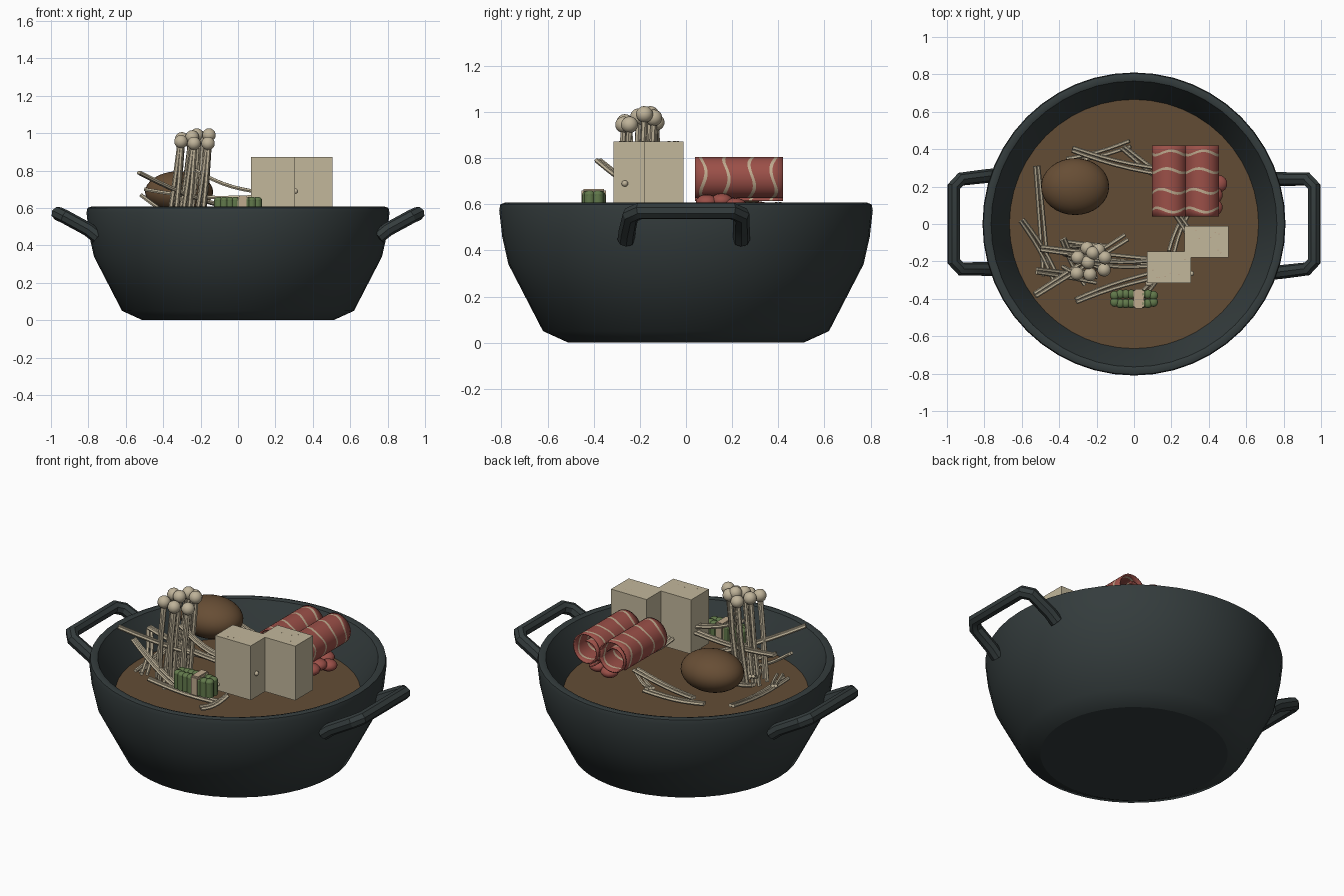
import bpy, bmesh, random
from math import sin, cos, pi, radians
from mathutils import Matrix, Vector

random.seed(4)
if "Cube" in bpy.data.objects:
    bpy.data.objects.remove(bpy.data.objects["Cube"])


def material(name, rgb):
    m = bpy.data.materials.new(name)
    m.use_nodes = True
    m.diffuse_color = (*rgb, 1)
    bsdf = next(n for n in m.node_tree.nodes if n.type == 'BSDF_PRINCIPLED')
    bsdf.inputs["Base Color"].default_value = (*rgb, 1)
    bsdf.inputs["Roughness"].default_value = 0.6
    return m


IRON = material("dark iron", (0.034, 0.045, 0.046))
BROTH = material("brown broth", (0.123, 0.073, 0.036))
SHELL = material("egg brown", (0.135, 0.075, 0.035))
MEAT = material("red meat", (0.33, 0.08, 0.065))
FAT = material("pale fat", (0.52, 0.4, 0.27))
CURD = material("cream curd", (0.54, 0.475, 0.33))
PALE = material("pale mushroom", (0.52, 0.45, 0.32))
GREEN = material("leaf green", (0.12, 0.19, 0.07))


def finish(name, bm, mats, angle=35, smooth=True):
    me = bpy.data.meshes.new(name)
    bmesh.ops.recalc_face_normals(bm, faces=bm.faces)
    bm.to_mesh(me)
    bm.free()
    ob = bpy.data.objects.new(name, me)
    bpy.context.collection.objects.link(ob)
    for m in mats:
        me.materials.append(m)
    if smooth:
        bpy.ops.object.select_all(action='DESELECT')
        ob.select_set(True)
        bpy.context.view_layer.objects.active = ob
        bpy.ops.object.shade_smooth_by_angle(angle=radians(angle))
    return ob


def lathe(name, profile, mat, n=48):
    bm = bmesh.new()
    vs = [bm.verts.new((r, 0, z)) for r, z in profile]
    es = [bm.edges.new(p) for p in zip(vs, vs[1:])]
    bmesh.ops.spin(bm, geom=vs + es, axis=(0, 0, 1), cent=(0, 0, 0),
                   angle=2 * pi, steps=n)
    bmesh.ops.remove_doubles(bm, verts=bm.verts, dist=0.0005)
    return finish(name, bm, [mat], 45)


def tubes(name, paths, radius, mat, sides=1, angle=50):
    """Sweep a round section along each path, all in one mesh."""
    cu = bpy.data.curves.new(name, 'CURVE')
    cu.dimensions = '3D'
    cu.bevel_depth, cu.bevel_resolution = radius, sides
    cu.use_fill_caps = True
    for path in paths:
        sp = cu.splines.new('POLY')
        sp.points.add(len(path) - 1)
        for p, co in zip(sp.points, path):
            p.co = (*co, 1)
    tmp = bpy.data.objects.new("temp", cu)
    bpy.context.collection.objects.link(tmp)
    dg = bpy.context.evaluated_depsgraph_get()
    me = bpy.data.meshes.new_from_object(tmp.evaluated_get(dg))
    bpy.data.objects.remove(tmp)
    bm = bmesh.new()
    bm.from_mesh(me)
    return finish(name, bm, [mat], angle)


def blobs(name, items, mat, seg=14):
    """Ellipsoids given as (centre, radii)."""
    bm = bmesh.new()
    for c, s in items:
        bmesh.ops.create_uvsphere(bm, u_segments=seg, v_segments=seg // 2 + 2, radius=1,
                                  matrix=Matrix.Translation(c) @ Matrix.Diagonal((*s, 1)))
    return finish(name, bm, [mat], 60)


# Pot with thick wall, its flat base, and the broth inside
lathe("pot", [(0.51, 0), (0.62, 0.05), (0.77, 0.34), (0.797, 0.46), (0.81, 0.575),
              (0.805, 0.6), (0.785, 0.607), (0.764, 0.6), (0.75, 0.57), (0.665, 0.405),
              (0.57, 0.1), (0, 0.08)], IRON)
lathe("pot_base", [(0, 0), (0.51, 0)], IRON)
lathe("broth", [(0, 0.408), (0.666, 0.408), (0.65, 0.38), (0, 0.38)], BROTH)

# Side handles, one leg splayed a little
for side, label in ((1, "left"), (-1, "right")):
    path = [(0.75, 0.24, 0.445), (0.8, 0.24, 0.485), (0.925, 0.24, 0.553), (0.963, 0.2, 0.571),
            (0.963, -0.2, 0.571), (0.925, -0.24, 0.553), (0.8, -0.255, 0.485), (0.75, -0.26, 0.445)]
    tubes(label + "_handle", [[(side * x, side * y, z) for x, y, z in path]], 0.037, IRON, 2, 25)

# Egg
blobs("egg", [((-0.315, 0.2, 0.685), (0.182, 0.152, 0.112))], SHELL, 32)


# Curd blocks with small pits on top
def block(name, x, y):
    bm = bmesh.new()
    bmesh.ops.create_cube(bm, size=1, matrix=Matrix.Translation((x, y, 0.71))
                          @ Matrix.Diagonal((0.236, 0.168, 0.326, 1)))
    finish(name, bm, [CURD], smooth=False)
    pits = [((x + random.uniform(-.1, .1), y + random.uniform(-.07, .07), 0.873),
             (0.005, 0.004, 0.001)) for _ in range(7)]
    blobs(name + "_pits", pits, FAT, 6)


block("front_curd", 0.187, -0.231)
block("back_curd", 0.388, -0.095)
blobs("curd_knobs", [((0.308, -0.265, 0.69), (0.014, 0.014, 0.014)),
                     ((0.08, -0.318, 0.585), (0.02, 0.015, 0.012))], PALE, 10)


# Rolled meat slices: spiral sheets with wavy fat bands
def roll(name, cx, cz, phase):
    bm = bmesh.new()
    n, turns, y0, y1 = 54, 1.5, 0.04, 0.42
    bands = [0.075, 0.175, 0.285, 0.38]
    rows = [y0] + [b + d for b in bands for d in (-0.007, 0.007)] + [y1]
    grid = []
    for i, y in enumerate(rows):
        line = []
        for k in range(n + 1):
            t = k / n
            a = 2 * pi * turns * t + phase
            r = 0.05 + 0.04 * min(1, t * 1.8)
            wave = 0 if i in (0, len(rows) - 1) else 0.012 * sin(3 * a + y * 9)
            line.append(bm.verts.new((cx + r * cos(a), y + wave, cz + r * 1.03 * sin(a))))
        grid.append(line)
    for i in range(len(rows) - 1):
        for k in range(n):
            f = bm.faces.new((grid[i][k], grid[i][k + 1], grid[i + 1][k + 1], grid[i + 1][k]))
            f.material_index = i % 2
    ob = finish(name, bm, [MEAT, FAT], 50)
    mod = ob.modifiers.new("thickness", 'SOLIDIFY')
    mod.thickness, mod.offset = 0.008, 0


roll("right_meat_roll", 0.19, 0.707, 0.6)
roll("left_meat_roll", 0.364, 0.709, 1.4)
spots = [(.45, .215, .595), (.425, .155, .615), (.425, .09, .61), (.38, .09, .575),
         (.33, .14, .57), (.36, .32, .58), (.27, .34, .575), (.36, .23, .575)]
blobs("meat_pieces", [(c, (0.05, 0.048, 0.032)) for c in spots], MEAT)

# Mushroom bunch: thin leaning stems with round caps
caps = [(-.3, -.18, .97), (-.25, -.13, .955), (-.22, -.155, .99), (-.155, -.18, .99), (-.305, -.265, .955),
        (-.235, -.27, .945), (-.16, -.245, .945), (-.245, -.205, .98), (-.19, -.14, .975)]
stems = []
for x, y, z in caps:
    for d in (-0.012, 0.012):
        foot = (x - 0.055 + 1.5 * d, y * 0.8 - 0.03 - d, 0.47)
        stems.append([foot, (x - 0.022 + d, y - d, 0.74), (x + d * 0.5, y, z)])
tubes("mushroom_stems", stems, 0.0125, PALE)
blobs("mushroom_caps", [(c, (0.037, 0.037, 0.036)) for c in caps], PALE)

# Noodles as loose twin strands: start, end
strands = [
    ((-.53, -.38, .79), (-.04, -.07, .6)), ((-.31, -.41, .55), (.08, -.28, .46)),
    ((-.52, .31, .57), (-.47, -.28, .5)), ((-.6, .02, .6), (-.42, -.29, .5)),
    ((-.33, .4, .6), (.14, .28, .6)), ((-.36, .34, .55), (-.02, .43, .58)),
    ((-.06, .41, .59), (.14, .25, .57)), ((.22, .06, .6), (.32, -.1, .58)),
    ((.3, .08, .57), (.2, -.15, .61)), ((-.5, -.13, .7), (.08, -.2, .66)),
    ((-.24, -.2, .81), (.08, -.21, .69)), ((-.38, -.08, .56), (-.25, -.32, .47)),
    ((.13, -.28, .52), (.03, -.4, .46)), ((-.52, -.25, .67), (-.2, -.3, .49)),
    ((-.38, -.1, .5), (-.15, -.13, .48)),
]
paths = []
for a, b in strands:
    a, b = Vector(a), Vector(b)
    across = (b - a).cross(Vector((0, 0, 1))).normalized()
    bend = random.uniform(-0.015, 0.015)
    for s in (-1, 1):
        paths.append([a.lerp(b, t / 6) + across * (s * (0.009 + 0.006 * t / 6) + bend * sin(pi * t / 6))
                      - Vector((0, 0, 0.02 * sin(pi * t / 6))) for t in range(7)])
tubes("noodles", paths, 0.0105, PALE)

# Green bundle of short upright stalks tied round the middle
stalks = [(-0.103 + i * 0.0295, -0.4 + j * (0.018 if i in (0, 7) else 0.025))
          for i in range(8) for j in (-1, 1)]
tubes("green_stalks", [[(x, y, 0.555), (x, y, 0.643)] for x, y in stalks], 0.025, GREEN, 2)
blobs("green_tips", [((x, y, 0.643), (0.025, 0.025, 0.017)) for x, y in stalks], GREEN, 12)
bm = bmesh.new()
bmesh.ops.create_cube(bm, size=1, matrix=Matrix.Translation((0.026, -0.4, 0.607))
                      @ Matrix.Diagonal((0.056, 0.106, 0.12, 1)))
bmesh.ops.bevel(bm, geom=bm.edges[:], offset=0.008, segments=2, affect='EDGES')
finish("bundle_tie", bm, [FAT])
